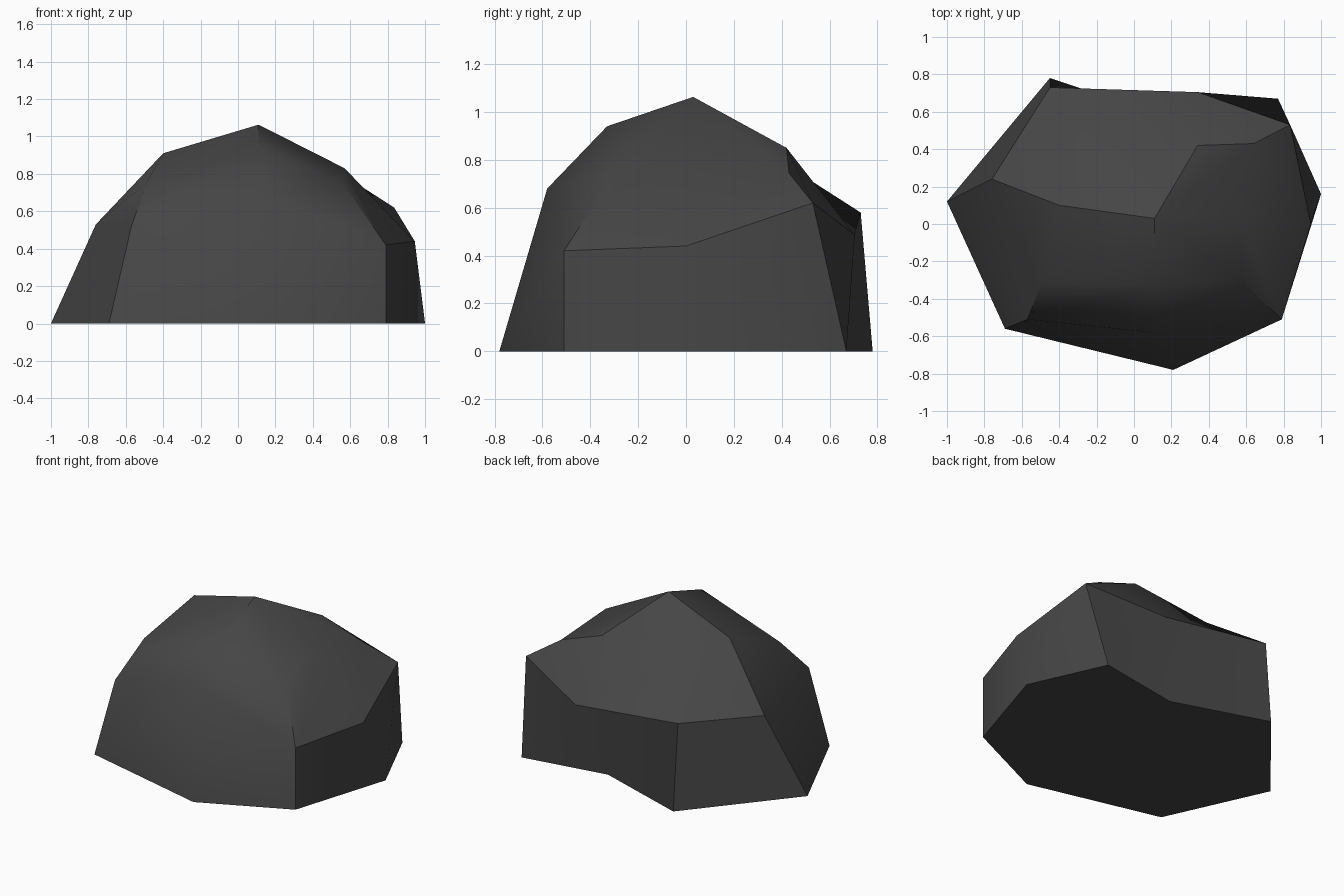
import bpy, bmesh, math

if "Cube" in bpy.data.objects:
    bpy.data.objects.remove(bpy.data.objects["Cube"])

# Three rings of eight points, counter-clockwise from the front left corner
base = [(-.69, -.56, 0), (.21, -.78, 0), (.79, -.51, 0), (1, .16, 0),
        (.77, .67, 0), (.19, .57, 0), (-.45, .78, 0), (-1, .12, 0)]
middle = [(-.57, -.51, .52), (.10, -.58, .68), (.79, -.51, .42), (.945, 0, .44),
          (.835, .53, .62), (.34, .705, .487), (-.45, .73, .58), (-.76, .24, .53)]
upper = [(-.49, -.31, .75), (.11, -.33, .94), (.57, -.30, .742), (.57, .05, .83),
         (.64, .43, .745), (.34, .42, .85), (-.18, .48, .74), (-.40, .10, .91)]

bm = bmesh.new()
rings = [[bm.verts.new(p) for p in ring] for ring in (base, middle, upper)]

# Sides of the boulder
for low, high in zip(rings, rings[1:]):
    for i in range(8):
        j = (i + 1) % 8
        bm.faces.new((low[i], low[j], high[j], high[i]))

# Four quads meeting at the peak
peak = bm.verts.new((.11, .03, 1.063))
top = rings[2]
for i in (1, 3, 5, 7):
    bm.faces.new((peak, top[i], top[(i + 1) % 8], top[(i + 2) % 8]))

# Flat underside, also four quads
centre = bm.verts.new((.05, 0, 0))
bottom = rings[0]
for i in (1, 3, 5, 7):
    bm.faces.new((centre, bottom[(i + 2) % 8], bottom[(i + 1) % 8], bottom[i]))

bmesh.ops.recalc_face_normals(bm, faces=bm.faces)
mesh = bpy.data.meshes.new("boulder")
bm.to_mesh(mesh)
bm.free()

rock = bpy.data.objects.new("boulder", mesh)
bpy.context.collection.objects.link(rock)

# Dark stone colour
stone = bpy.data.materials.new("dark_grey_stone")
stone.diffuse_color = (.06, .06, .06, 1)
stone.use_nodes = True
stone.node_tree.nodes["Principled BSDF"].inputs["Base Color"].default_value = stone.diffuse_color
mesh.materials.append(stone)

# Soft shading with crisp main edges
bpy.context.view_layer.objects.active = rock
rock.select_set(True)
bpy.ops.object.shade_smooth_by_angle(angle=math.radians(35))
